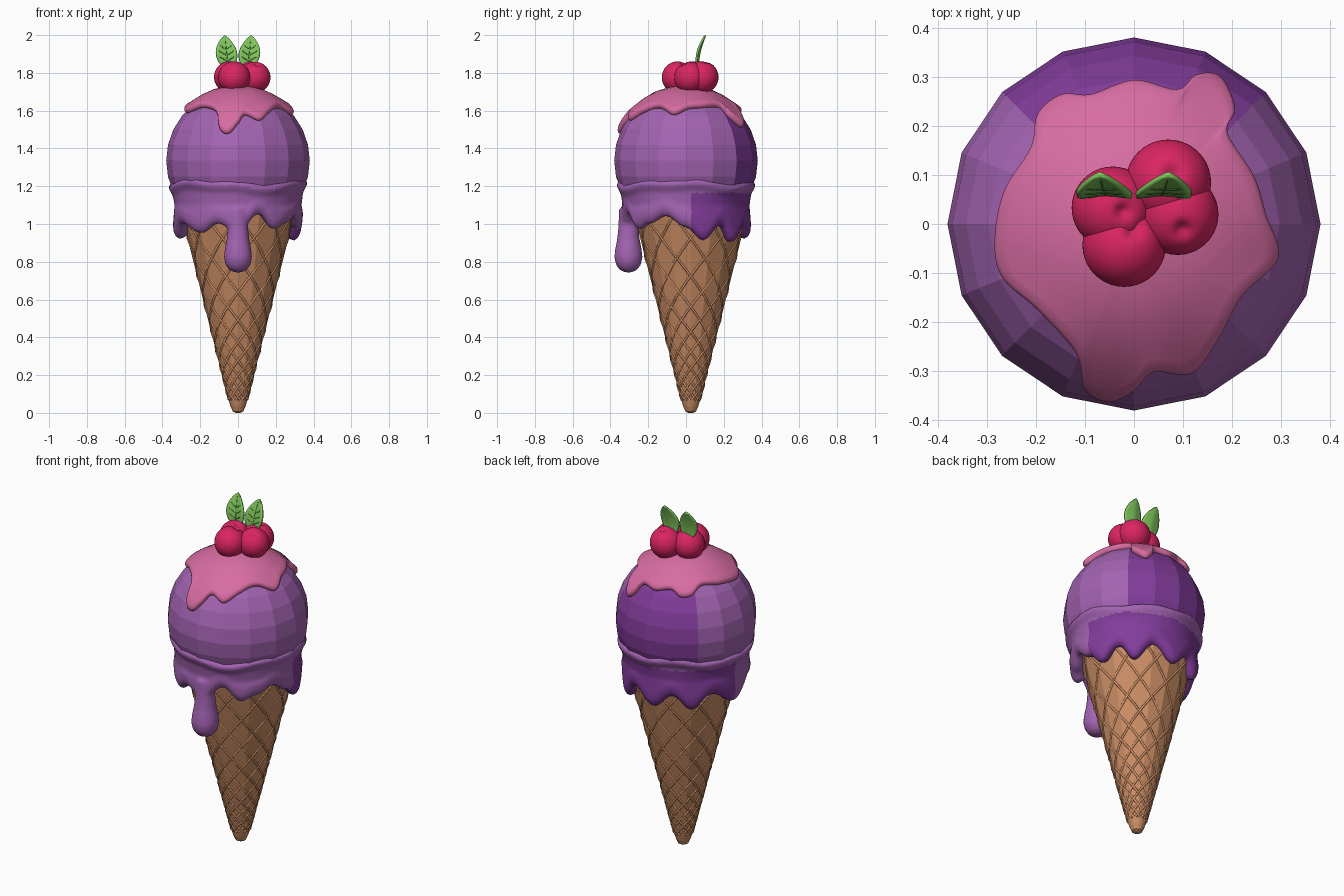
import bpy, bmesh, math
from math import sin, cos, pi, radians
from mathutils import Vector

if "Cube" in bpy.data.objects:
    bpy.data.objects.remove(bpy.data.objects["Cube"])


def mat(name, r, g, b):
    m = bpy.data.materials.new(name)
    m.diffuse_color = (r, g, b, 1)
    m.use_nodes = True
    m.node_tree.nodes["Principled BSDF"].inputs["Base Color"].default_value = m.diffuse_color
    return m


LILAC = mat("lilac ice cream", .366, .127, .445)
PURPLE = mat("deep purple ice cream", .223, .045, .328)
PINK = mat("pink syrup", .68, .15, .36)
RED = mat("berry red", .70, .018, .122)
GREEN = mat("leaf green", .216, .56, .107)
DARK_GREEN = mat("vein green", .10, .32, .06)
WAFER = mat("wafer", .60, .27, .13)


def finish(name, bm, mats, smooth=True):
    bmesh.ops.recalc_face_normals(bm, faces=bm.faces)
    me = bpy.data.meshes.new(name)
    bm.to_mesh(me)
    bm.free()
    for m in mats:
        me.materials.append(m)
    for p in me.polygons:
        p.use_smooth = smooth
    ob = bpy.data.objects.new(name, me)
    bpy.context.collection.objects.link(ob)
    return ob


def loft(bm, rings, wrap=False, caps=True):
    """Join closed rings of points with quads."""
    vs = [[bm.verts.new(p) for p in ring] for ring in rings]
    n = len(vs[0])
    pairs = list(zip(vs, vs[1:])) + ([(vs[-1], vs[0])] if wrap else [])
    for a, b in pairs:
        for i in range(n):
            j = (i + 1) % n
            bm.faces.new((a[i], a[j], b[j], b[i]))
    if caps and not wrap:
        bm.faces.new(vs[0])
        bm.faces.new(vs[-1])


def circle(r, z, n, cx=0, cy=0):
    return [(cx + r * cos(2 * pi * i / n), cy + r * sin(2 * pi * i / n), z) for i in range(n)]


def tubes(name, paths, radius, m, res=1):
    cu = bpy.data.curves.new(name, 'CURVE')
    cu.dimensions = '3D'
    cu.bevel_depth = radius
    cu.bevel_resolution = res
    for pts in paths:
        s = cu.splines.new('POLY')
        s.points.add(len(pts) - 1)
        for p, q in zip(s.points, pts):
            p.co = (*q, 1)
    cu.materials.append(m)
    ob = bpy.data.objects.new(name, cu)
    bpy.context.collection.objects.link(ob)
    return ob


# Wafer cone: flat-sided with a rounded tip
CY, SIDES = .025, 16


def cone_r(z):
    return .034 + .252 * z


bm = bmesh.new()
loft(bm, [circle(r, z, SIDES, 0, CY) for r, z in
          [(.012, 0), (.028, .008), (.04, .035), (cone_r(.1), .1), (cone_r(1.1), 1.1)]])
finish("cone", bm, [WAFER], False)

# Waffle ridges spiralling both ways, lying on the flat sides
paths = []
for d in (-1, 1):
    for k in range(10):
        pts = []
        for i in range(56):
            z = .07 + i / 55
            a = 2 * pi * k / 10 + d * 3.0 * math.log(cone_r(z) / .05)
            seg = 2 * pi / SIDES
            r = cone_r(z) * cos(seg / 2) / cos(a % seg - seg / 2) - .001
            pts.append((r * cos(a), CY + r * sin(a), z))
        paths.append(pts)
tubes("waffle_ridges", paths, .0065, WAFER)

# Scoop: faceted ball, deeper purple at the back
bm = bmesh.new()
bmesh.ops.create_uvsphere(bm, u_segments=16, v_segments=14, radius=.38)
bmesh.ops.translate(bm, verts=bm.verts, vec=(0, 0, 1.335))
for f in bm.faces:
    c = f.calc_center_median()
    ang = math.degrees(math.atan2(c.y, c.x))
    f.material_index = int(45 < ang < 138 and c.z < 1.62)
finish("scoop", bm, [LILAC, PURPLE], False)

# Melted collar: wavy hem given as (angle, lowest height)
HEM = [(-90, .95), (-70, 1.05), (-52, .97), (-38, 1.0), (-20, 1.04), (0, .98), (17, .91),
       (35, .99), (50, .90), (70, 1.0), (92, .92), (112, 1.0), (130, .92), (150, 1.0),
       (178, .92), (203, 1.0), (232, .95), (250, 1.0), (270, .95)]


def hem(a):
    for (a0, z0), (a1, z1) in zip(HEM, HEM[1:]):
        if a0 <= a <= a1:
            t = (1 - cos(pi * (a - a0) / (a1 - a0))) / 2
            return z0 + (z1 - z0) * t


bm = bmesh.new()
rings = []
for i in range(144):
    deg = -90 + 2.5 * i
    a = radians(deg)
    zb, zt = hem(deg), 1.215 + .012 * sin(3 * a + 2) + .006 * sin(7 * a)
    prof = [(.32, zt + .015), (.36, zt + .008), (.368, zt - .01), (.36, zt - .03), (.346, zt - .05),
            (.336, 1.10), (.344, zb + .08), (.342, zb + .04), (.328, zb + .01), (.308, zb),
            (.28, zb + .01), (.255, zb + .04), (.25, 1.13)]
    rings.append([(r * cos(a), r * sin(a), z) for r, z in prof])
loft(bm, rings, wrap=True)
# long front drip
loft(bm, [circle(r, z, 24, 0, -.305) for r, z in
          [(.015, .743), (.045, .755), (.067, .785), (.075, .825), (.07, .87),
           (.06, .92), (.054, .98), (.05, 1.08)]])
collar = finish("melted_collar", bm, [LILAC, PURPLE])
rm = collar.modifiers.new("fuse", 'REMESH')
rm.mode = 'VOXEL'
rm.voxel_size = .011
rm.use_smooth_shade = True
sm = collar.modifiers.new("soften", 'SMOOTH')
sm.iterations = 4
bpy.context.view_layer.objects.active = collar
for name in ("fuse", "soften"):
    bpy.ops.object.modifier_apply(modifier=name)
for p in collar.data.polygons:
    c = p.center
    p.use_smooth = True
    p.material_index = int(c.y > .03 and c.z < 1.165)

# Pink syrup cap: outline seen from above, draped over the ball
OUT = [(.275, .02), (.30, -.07), (.225, -.15), (.175, -.24), (.12, -.31), (.04, -.308),
       (0, -.345), (-.05, -.367), (-.1, -.345), (-.12, -.27), (-.2, -.18), (-.275, -.11),
       (-.29, -.03), (-.27, .07), (-.215, .16), (-.2, .23), (-.15, .27), (-.09, .27),
       (0, .30), (.09, .28), (.13, .31), (.18, .305), (.21, .24), (.195, .19), (.25, .1)]
edge = []
for i in range(len(OUT)):
    p0, p1, p2, p3 = (Vector(OUT[(i + k) % len(OUT)]) for k in (-1, 0, 1, 2))
    for s in range(6):
        t = s / 6
        edge.append(.5 * (2 * p1 + (p2 - p0) * t + (2 * p0 - 5 * p1 + 4 * p2 - p3) * t * t
                          + (3 * p1 - p0 - 3 * p2 + p3) * t ** 3))


def drape(scale, R):
    ring = []
    for p in edge:
        phi = math.asin(min(p.length / .40, .96)) * scale
        d = p.normalized() * R * sin(phi)
        ring.append((d.x, d.y, 1.335 + R * cos(phi)))
    return ring


bm = bmesh.new()
loft(bm, [drape(s, R) for s, R in
          [(.02, .40), (.2, .40), (.4, .40), (.6, .399), (.75, .399), (.86, .402), (.93, .405),
           (.97, .401), (.995, .392), (1, .382), (.985, .37), (.9, .35)]])
finish("syrup", bm, [PINK])

# Berries with a small dimple: centre, radius, dimple direction
for i, (c, r, d) in enumerate([((.07, .085, 1.777), .087, (.1, .2, 1)),
                               ((-.043, .033, 1.778), .084, (.3, -.1, 1)),
                               ((-.02, -.043, 1.776), .085, (.25, .45, 1)),
                               ((.089, .02, 1.776), .083, (.15, -.45, 1))]):
    bm = bmesh.new()
    bmesh.ops.create_uvsphere(bm, u_segments=40, v_segments=28, radius=r)
    axis = Vector(d).normalized()
    for v in bm.verts:
        v.co *= 1 - .2 * math.exp(-(v.co.angle(axis) / .22) ** 2)
        v.co += Vector(c)
    finish(f"berry_{i + 1}", bm, [RED])


# Leaves: creased, bent back at the tip, with veins on the front
def leaf_point(side, u, v, lift=0):
    w = .056 * max(sin(pi * min(1, v * .94 + .06)), 0) ** .75
    x = side * (.052 + .018 * v) + w * u
    y = .062 + .04 * v * v - .012 * abs(u) * sin(pi * v) - lift
    return (x, y, 1.815 + .183 * v)


for side, label in ((-1, "left"), (1, "right")):
    bm = bmesh.new()
    grid = [[bm.verts.new(leaf_point(side, -1 + j / 4, i / 16)) for j in range(9)] for i in range(17)]
    for a, b in zip(grid, grid[1:]):
        for j in range(8):
            bm.faces.new((a[j], a[j + 1], b[j + 1], b[j]))
    bmesh.ops.remove_doubles(bm, verts=bm.verts, dist=.0002)
    leaf = finish(label + "_leaf", bm, [GREEN])
    so = leaf.modifiers.new("thickness", 'SOLIDIFY')
    so.thickness = .01
    so.offset = 0
    veins = [[leaf_point(side, 0, i / 12, .005) for i in range(12)]]
    for v in (.25, .42, .59):
        for s in (-1, 1):
            veins.append([leaf_point(side, s * t * .7, v + .13 * t, .005) for t in (0, .5, 1)])
    tubes(label + "_leaf_veins", veins, .0022, DARK_GREEN, 0)
